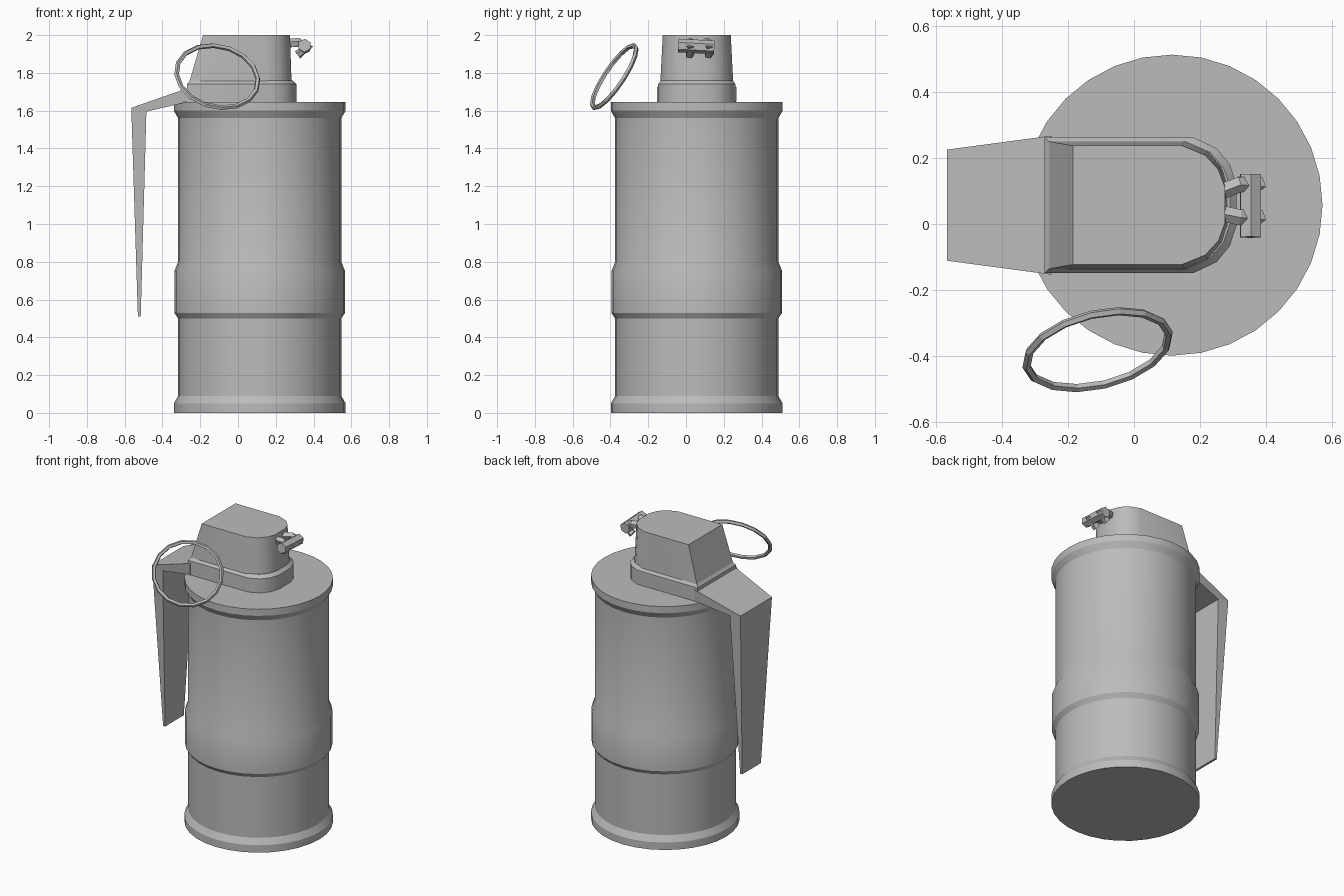
import bpy, math
from mathutils import Vector

old = bpy.data.objects.get("Cube")
if old:
    bpy.data.objects.remove(old, do_unlink=True)

grey = bpy.data.materials.new("plain grey")
grey.use_nodes = True
COLOUR = (0.5, 0.5, 0.5, 1)
grey.diffuse_color = COLOUR
grey.node_tree.nodes["Principled BSDF"].inputs["Base Color"].default_value = COLOUR

CX, CY = 0.115, 0.057   # axis of the can


def loft(name, rings, closed=False, smooth=None):
    """Skin equal-length rings of points; cap the ends unless closed."""
    n, m = len(rings[0]), len(rings)
    faces = [(i * n + j, i * n + (j + 1) % n,
              (i + 1) % m * n + (j + 1) % n, (i + 1) % m * n + j)
             for i in range(m if closed else m - 1) for j in range(n)]
    if not closed:
        faces += [tuple(reversed(range(n))), tuple(range((m - 1) * n, m * n))]
    mesh = bpy.data.meshes.new(name)
    mesh.from_pydata([tuple(p) for r in rings for p in r], [], faces)
    obj = bpy.data.objects.new(name, mesh)
    bpy.context.collection.objects.link(obj)
    mesh.materials.append(grey)
    # make every face point outwards
    bpy.ops.object.select_all(action='DESELECT')
    obj.select_set(True)
    bpy.context.view_layer.objects.active = obj
    bpy.ops.object.mode_set(mode='EDIT')
    bpy.ops.mesh.select_all(action='SELECT')
    bpy.ops.mesh.normals_make_consistent(inside=False)
    bpy.ops.object.mode_set(mode='OBJECT')
    if smooth:
        bpy.ops.object.shade_smooth_by_angle(angle=math.radians(smooth))
    return obj


def circle(radius, z, sides=32):
    return [(CX + radius * math.cos(a), CY + radius * math.sin(a), z)
            for a in (2 * math.pi * k / sides for k in range(sides))]


# can body with foot rim, raised middle band and top rim
profile = [(0.455, 0), (0.455, 0.05), (0.432, 0.09), (0.432, 0.5),
           (0.452, 0.53), (0.452, 0.75), (0.432, 0.8), (0.432, 1.56),
           (0.455, 1.6), (0.455, 1.645)]
loft("can_body", [circle(r, z) for r, z in profile], smooth=25)


def nosed(back, half, nose, z):
    """Plan outline: square at the back, rounded at the nose."""
    right = [(back, half), (nose - 0.13, half), (nose - 0.06, half * 0.84),
             (nose - 0.02, half * 0.6), (nose, half * 0.3)]
    pts = right + [(x, -y) for x, y in reversed(right)]
    return [(x, CY + y, z) for x, y in pts]


# collar with a chamfered lip, and the fuze head with a slanted back
loft("collar", [nosed(-0.27, 0.205, 0.31, 1.64), nosed(-0.27, 0.205, 0.31, 1.74),
                nosed(-0.255, 0.19, 0.29, 1.76)], smooth=30)
loft("fuze_head", [nosed(-0.27, 0.195, 0.285, 1.71),
                   nosed(-0.185, 0.18, 0.275, 2.0)], smooth=30)

# safety lever: sloping shoulder, then a tapering wedge hanging down
stations = [((-0.25, 1.725), (-0.25, 1.65), 0.21),
            ((-0.565, 1.615), (-0.485, 1.595), 0.168),
            ((-0.53, 0.51), (-0.515, 0.51), 0.1)]
loft("safety_lever", [[(o[0], CY + w, o[1]), (o[0], CY - w, o[1]),
                       (i[0], CY - w, i[1]), (i[0], CY + w, i[1])]
                      for o, i, w in stations])


def tube(name, points, radius, sides, closed):
    """Sweep a small polygon along a path."""
    rings, n = [], len(points)
    for k, p in enumerate(points):
        a = points[(k - 1) % n] if closed or k else p
        b = points[(k + 1) % n] if closed or k < n - 1 else p
        t = (b - a).normalized()
        u = t.cross(Vector((0.3, -0.8, 0.5))).normalized()
        v = t.cross(u)
        rings.append([p + radius * (u * math.cos(s) + v * math.sin(s))
                      for s in (2 * math.pi * j / sides for j in range(sides))])
    return loft(name, rings, closed)


# tilted pull ring
centre = Vector((-0.11, -0.38, 1.78))
across, up = Vector((0.215, 0.05, -0.01)), Vector((-0.02, 0.105, 0.165))
angles = [2 * math.pi * k / 16 for k in range(16)]
tube("pull_ring", [centre + across * math.cos(a) + up * math.sin(a) for a in angles],
     0.013, 5, True)

# pin across the nose with two bent ears holding it
tube("pin", [Vector((0.352, -0.04, 1.945)), Vector((0.352, 0.15, 1.935))], 0.036, 6, False)
for name, y in (("right_ear", 0.02), ("left_ear", 0.12)):
    tube(name, [Vector((0.255, CY + (y - CY) * 0.6, 1.955)), Vector((0.32, y, 1.96)),
                Vector((0.375, y, 1.94)), Vector((0.315, y, 1.895))], 0.025, 5, False)
